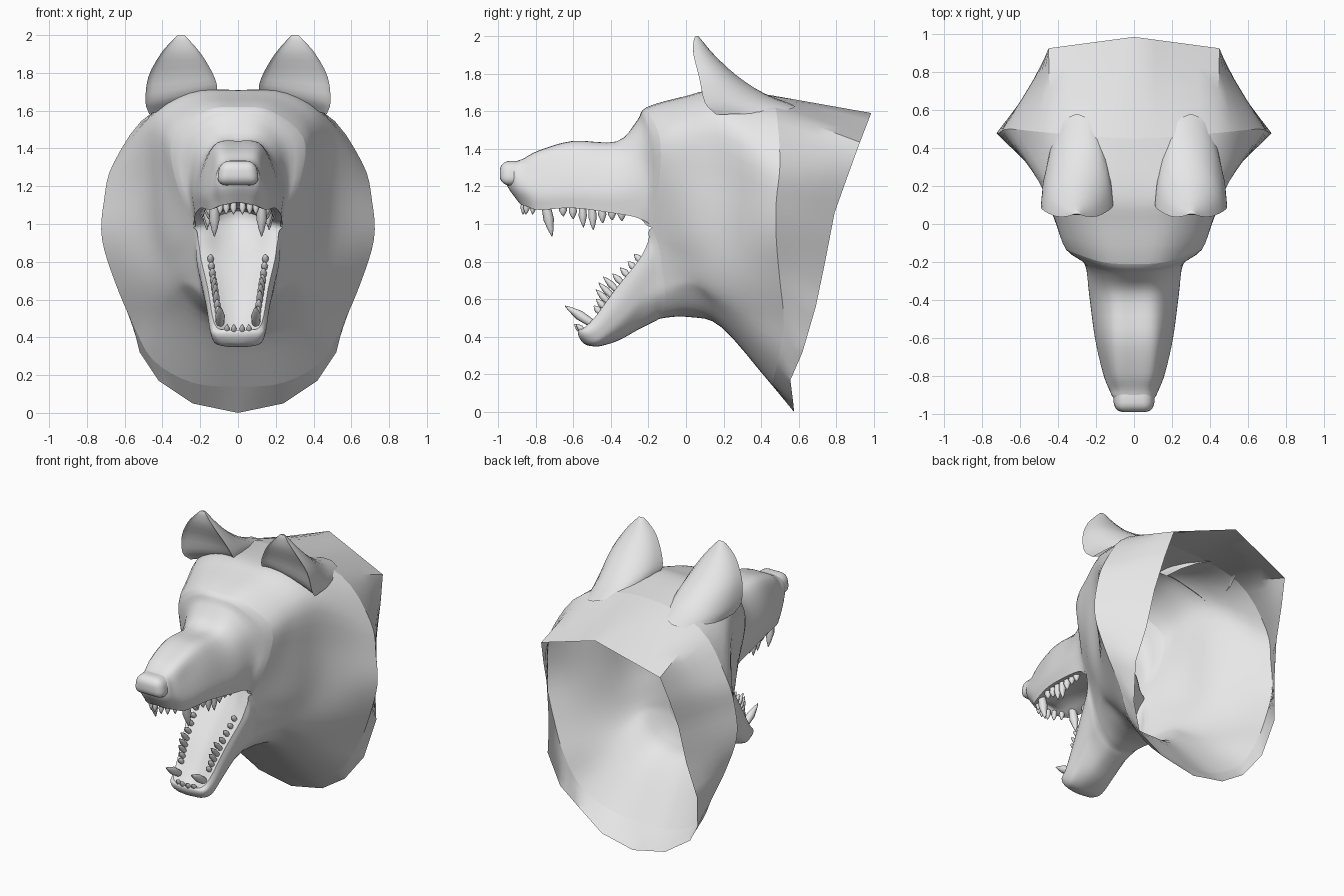
import bpy, bmesh, math
from mathutils import Vector, Matrix

if "Cube" in bpy.data.objects:
    bpy.data.objects.remove(bpy.data.objects["Cube"])

grey = bpy.data.materials.new("plain_grey")
grey.diffuse_color = (0.8, 0.8, 0.8, 1)
grey.use_nodes = True
grey.node_tree.nodes["Principled BSDF"].inputs["Base Color"].default_value = grey.diffuse_color


def finish(name, bm, mirror=True, angle=40):
    """Turn a bmesh into a smooth shaded, optionally mirrored object."""
    bmesh.ops.remove_doubles(bm, verts=bm.verts, dist=1e-4)
    mesh = bpy.data.meshes.new(name)
    bm.to_mesh(mesh)
    bm.free()
    ob = bpy.data.objects.new(name, mesh)
    bpy.context.collection.objects.link(ob)
    mesh.materials.append(grey)
    bpy.ops.object.select_all(action='DESELECT')
    ob.select_set(True)
    bpy.context.view_layer.objects.active = ob
    bpy.ops.object.shade_smooth_by_angle(angle=math.radians(angle))
    if mirror:
        ob.modifiers.new("Mirror", 'MIRROR').use_axis[0] = True
    return ob


def spline(pts, n, linear=False):
    """Smooth curve through points; ends on the centre plane stay symmetric."""
    pts = [Vector(p) for p in pts]

    def beyond(a, b):
        return Vector((-b.x, b.y, b.z)) if abs(a.x) < 1e-6 and abs(b.x) > 1e-6 else 2 * a - b
    p = [beyond(pts[0], pts[1])] + pts + [beyond(pts[-1], pts[-2])]
    out = []
    for i in range(1, len(p) - 2):
        a, b, c, d = p[i - 1:i + 3]
        for k in range(n):
            t = k / n
            if linear:
                out.append(b.lerp(c, t))
            else:
                out.append(0.5 * (2 * b + (c - a) * t + (2 * a - 5 * b + 4 * c - d) * t * t
                                  + (3 * b - a - 3 * c + d) * t ** 3))
    return out + [pts[-1]]


def loft(name, rows, n=4, skip=0, drop=0, linear=False, angle=40):
    """Skin dense rows, leaving out guide spans at the start or end."""
    cols = [spline(c, n, linear) for c in zip(*rows)]
    last = len(cols[0]) - drop * n
    cols = [c[skip * n:last] for c in cols]
    bm = bmesh.new()
    v = [[bm.verts.new((max(p.x, 0), p.y, p.z)) for p in c] for c in cols]
    for a, b in zip(v, v[1:]):
        for i in range(len(a) - 1):
            bm.faces.new((a[i], a[i + 1], b[i + 1], b[i]))
    return finish(name, bm, angle=angle)


def at(y, *xz):
    return [(x, y, z) for x, z in xz]


# Half sections, crown to throat: open rim, ruff ridge, neck, cheeks, brow
rim = [(0, .985, 1.59), (.45, .925, 1.435), (.475, .865, 1.27), (.495, .79, 1.06), (.52, .74, .80),
       (.565, .69, .56), (.52, .62, .32), (.42, .555, .17), (.24, .57, .05), (0, .575, 0)]
ruff = [(0, .45, 1.685), (.44, .48, 1.60), (.655, .50, 1.33), (.71, .48, 1.12), (.72, .48, .92),
        (.65, .50, .69), (.56, .52, .48), (.45, .49, .28), (.24, .46, .16), (0, .46, .14)]
neck = [(0, .15, 1.71), (.28, .18, 1.69), (.48, .21, 1.53), (.50, .24, 1.2), (.49, .24, .95),
        (.45, .22, .75), (.38, .20, .61), (.28, .19, .53), (.15, .19, .46), (0, .19, .45)]
cheek = [(0, 0, 1.68), (.22, 0, 1.66), (.40, .02, 1.52), (.41, .02, 1.25), (.38, .02, .97),
         (.335, .03, .80), (.30, .03, .71), (.265, .03, .655), (.15, .02, .54), (0, .02, .505)]
brow = [(0, -.21, 1.62), (.17, -.20, 1.60), (.345, -.14, 1.46), (.335, -.14, 1.25), (.235, -.18, .98),
        (.235, -.14, .86), (.215, -.12, .72), (.19, -.11, .62), (.10, -.12, .52), (0, -.12, .50)]

# Muzzle half sections, bridge to lip
muzzle = [
    [(0, -.26, 1.55), (.13, -.25, 1.53), (.23, -.23, 1.42), (.26, -.21, 1.22), (.23, -.25, 1.03)],
    at(-.37, (0, 1.435), (.11, 1.43), (.19, 1.34), (.235, 1.18), (.225, 1.055)),
    at(-.60, (0, 1.44), (.11, 1.43), (.17, 1.33), (.205, 1.18), (.195, 1.085)),
    at(-.78, (0, 1.39), (.10, 1.38), (.14, 1.28), (.165, 1.16), (.15, 1.075)),
    [(0, -.87, 1.345), (.08, -.87, 1.335), (.12, -.87, 1.26), (.13, -.87, 1.18), (.10, -.85, 1.095)],
    [(0, -.92, 1.33), (.07, -.92, 1.32), (.10, -.92, 1.27), (.09, -.92, 1.19), (.055, -.88, 1.105)],
    [(0, -.96, 1.32), (0, -.97, 1.31), (0, -.97, 1.27), (0, -.95, 1.20), (0, -.89, 1.115)]]

# Lower jaw half sections, gum edge to underside
jaw = [
    [(.21, -.20, .91), (.22, -.19, .82), (.20, -.18, .70), (.17, -.18, .59), (.09, -.17, .50), (0, -.17, .48)],
    [(.195, -.25, .81), (.20, -.25, .74), (.185, -.25, .64), (.155, -.25, .55), (.08, -.26, .455), (0, -.26, .435)],
    [(.16, -.37, .66), (.168, -.37, .59), (.16, -.37, .52), (.135, -.36, .45), (.075, -.36, .395), (0, -.36, .38)],
    [(.135, -.48, .51), (.148, -.48, .46), (.145, -.47, .42), (.125, -.46, .375), (.07, -.46, .355), (0, -.46, .35)],
    [(.11, -.54, .45), (.13, -.545, .43), (.125, -.54, .40), (.10, -.52, .365), (.06, -.51, .355), (0, -.51, .352)],
    [(.065, -.565, .44), (.075, -.57, .425), (.07, -.565, .40), (.055, -.545, .37), (.03, -.53, .36), (0, -.52, .355)],
    [(0, -.57, .44), (0, -.575, .425), (0, -.57, .40), (0, -.55, .37), (0, -.535, .36), (0, -.525, .355)]]


def dense(rows):
    return [spline(r, 4) for r in rows]


# Back collar with straight panels, then head, muzzle and jaw
loft("neck_collar", [spline(rim, 4, True), spline(ruff, 4)], linear=True, angle=35)
loft("head", dense([ruff, neck, cheek, brow, muzzle[0] + jaw[0][1:]]), drop=1)
loft("muzzle", dense([cheek[:5], brow[:5]] + muzzle), skip=1)
loft("lower_jaw", dense([cheek[4:], brow[4:]] + jaw), skip=1)

# Mouth lining: palate, throat and jaw floor follow the lip edges
lining = []
edges = [(r[4], (0, 0, .05)) for r in reversed(muzzle)]
edges += [(brow[4], (0, .12, .09)), (jaw[0][0], (0, .10, .02))]
edges += [(r[0], (0, .03, -.03)) for r in jaw[1:]]
for e, off in edges:
    e, off = Vector(e), Vector(off)
    if e.x < .07:
        off = off * .2
    lining.append([Vector((0, e.y, e.z)) + off, Vector((e.x * .4, e.y, e.z)) + off * .75,
                   Vector((e.x * .75, e.y, e.z)) + off * .25, e])
loft("mouth_lining", dense(lining))

# Nose pad, narrower on top
bm = bmesh.new()
bmesh.ops.create_cube(bm, size=1, matrix=Matrix.Translation((0, -.92, 1.27)) @ Matrix.Diagonal((.23, .14, .13, 1)))
for v in bm.verts:
    if v.co.z > 1.27:
        v.co.x *= .82
bmesh.ops.bevel(bm, geom=list(bm.edges), offset=.05, segments=5, profile=.5, affect='EDGES')
finish("nose", bm, mirror=False, angle=80)

# Ears: stacked rings, cupped in front, flowing far back onto the neck
bm = bmesh.new()
levels = [  # z, inner x, outer x, front y, back y, outward droop
    (1.67, .13, .47, .16, .58, .25), (1.72, .11, .49, .10, .43, .20), (1.80, .135, .475, .07, .27, .06),
    (1.90, .195, .41, .04, .15, 0), (1.97, .255, .35, .04, .09, 0), (2.0, .285, .32, .05, .065, 0)]
ears, sides = [], 20
for k in range(sides):
    t = -2 * math.pi * k / sides
    col = []
    for z, x0, x1, yf, yb, droop in levels:
        x = (x0 + x1) / 2 + (x1 - x0) / 2 * math.cos(t)
        s = math.sin(t)
        y = yf + (yb - yf) * s if s > 0 else yf - s * min(.03, .15 * (yb - yf))
        col.append((x, y, z - droop * (x - .12)))
    ears.append([bm.verts.new(p) for p in spline(col, 3)])
for a, b in zip(ears, ears[1:] + ears[:1]):
    for i in range(len(a) - 1):
        bm.faces.new((a[i], a[i + 1], b[i + 1], b[i]))
bm.faces.new([c[-1] for c in reversed(ears)])
finish("ears", bm, angle=70)


def teeth(name, items):
    """Tapered teeth given as base point, direction, length and radius."""
    bm = bmesh.new()
    for base, d, length, r in items:
        d = Vector(d).normalized()
        rot = d.to_track_quat('Z', 'Y').to_matrix().to_4x4()
        for lo, hi, ra, rb in ((0, .45, r * .85, r), (.45, .8, r, r * .5), (.8, 1, r * .5, r * .08)):
            m = Matrix.Translation(Vector(base) + d * length * (lo + hi) / 2) @ rot
            bmesh.ops.create_cone(bm, cap_ends=hi == 1, segments=8, radius1=ra, radius2=rb,
                                  depth=length * (hi - lo), matrix=m)
    finish(name, bm, angle=50)


# Upper teeth: incisors, fang, then cheek teeth
upper = [((x, y, 1.115), (0, -.1, -1), .065, .018) for x, y in ((.024, -.86), (.062, -.845), (.095, -.81))]
upper.append(((.125, -.745, 1.10), (0, .2, -1), .17, .028))
for i, length in enumerate((.06, .07, .11, .12, .08, .06, .06)):
    upper.append(((.15 + .005 * i, -.655 + .052 * i, 1.10 - .004 * i), (0, .05, -1), length, .022))
teeth("upper_teeth", upper)

# Lower teeth follow the jaw edge, with a long forward fang
lower = [((x, y, .43), (0, -.7, .7), .055, .016) for x, y in ((.022, -.555), (.058, -.545))]
lower.append(((.095, -.505, .475), (0, -.85, .55), .165, .026))
path = spline([(.105, -.455, .53), (.125, -.37, .65), (.145, -.24, .805)], 4)
for p, length in zip(path, (.05, .06, .09, .10, .10, .07, .06, .05, .05)):
    lower.append((p, (0, -.6, .6), length, .018))
teeth("lower_teeth", lower)
